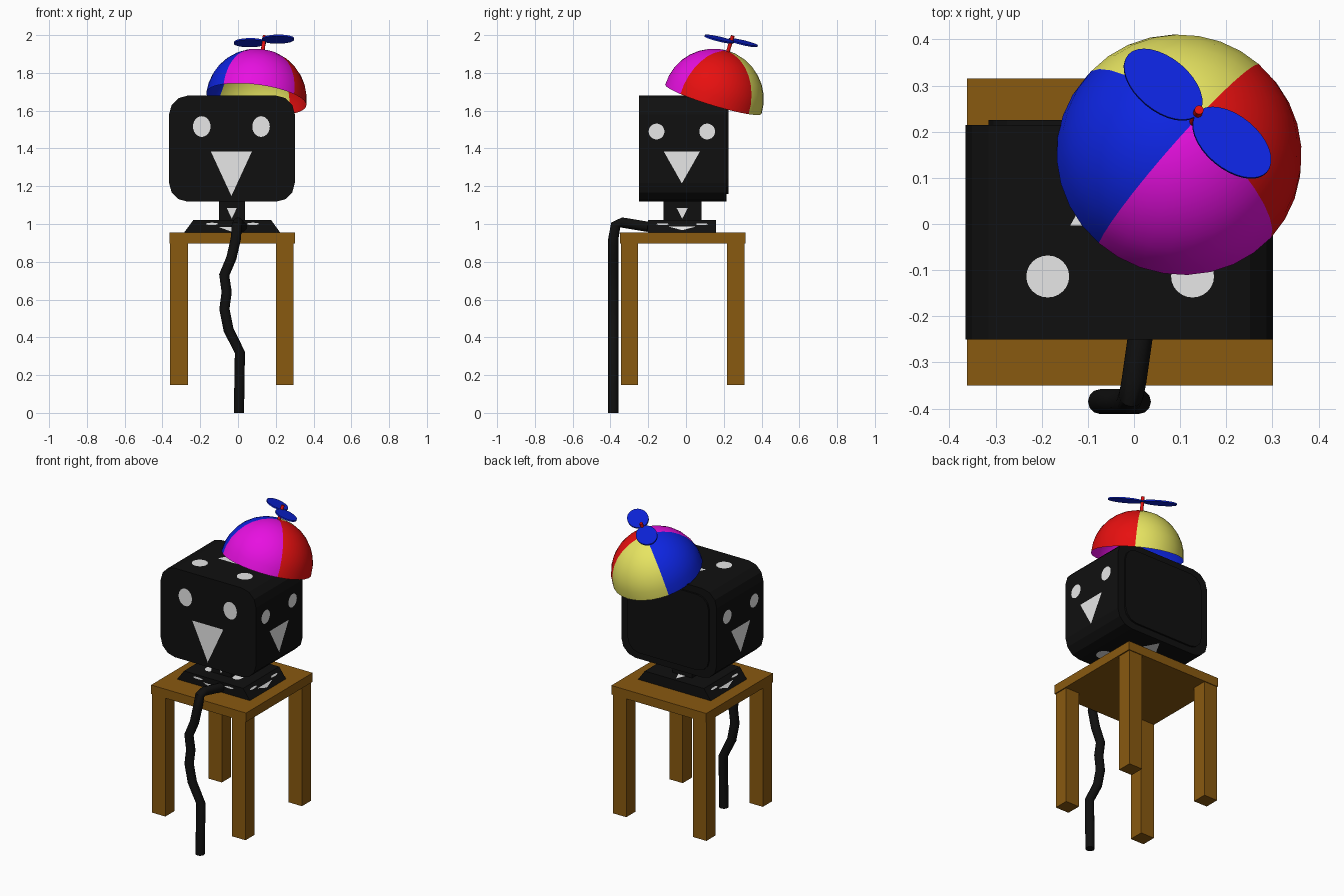
import bpy, bmesh, math
from mathutils import Vector, Matrix

if "Cube" in bpy.data.objects:
    bpy.data.objects.remove(bpy.data.objects["Cube"])

V = Vector


def mat(name, rgb):
    m = bpy.data.materials.new(name)
    m.diffuse_color = (*rgb, 1)
    m.use_nodes = True
    m.node_tree.nodes["Principled BSDF"].inputs["Base Color"].default_value = m.diffuse_color
    return m


BLACK = mat("black", (0.005, 0.005, 0.005))
GREY = mat("pale grey", (0.8, 0.8, 0.8))
WOOD = mat("wood brown", (0.25, 0.1, 0.005))
RED = mat("red", (0.8, 0.005, 0.005))
YELLOW = mat("yellow", (0.8, 0.78, 0.12))
BLUE = mat("blue", (0.004, 0.018, 0.75))
MAGENTA = mat("magenta", (0.8, 0.005, 0.75))


def finish(bm, name, *mats, matrix=None, fix=True):
    if fix:
        bmesh.ops.recalc_face_normals(bm, faces=bm.faces)
    if matrix:
        bm.transform(matrix)
    me = bpy.data.meshes.new(name)
    bm.to_mesh(me)
    bm.free()
    for m in mats:
        me.materials.append(m)
    ob = bpy.data.objects.new(name, me)
    bpy.context.collection.objects.link(ob)
    return ob


def prism(name, pts, depth, m):
    """Solid from a flat outline pushed along a vector."""
    bm = bmesh.new()
    f = bm.faces.new([bm.verts.new(p) for p in pts])
    r = bmesh.ops.extrude_face_region(bm, geom=[f])
    vs = [g for g in r["geom"] if isinstance(g, bmesh.types.BMVert)]
    bmesh.ops.translate(bm, verts=vs, vec=depth)
    return finish(bm, name, m)


def box(name, x0, x1, y0, y1, z0, z1, m):
    return prism(name, [(x0, y0, z0), (x1, y0, z0), (x1, y1, z0), (x0, y1, z0)], (0, 0, z1 - z0), m)


def rounded(x0, x1, z0, z1, r, y, n=3):
    """Rounded rectangle outline in the xz plane."""
    pts = []
    corners = [(x1 - r, z1 - r), (x0 + r, z1 - r), (x0 + r, z0 + r), (x1 - r, z0 + r)]
    for k, (cx, cz) in enumerate(corners):
        for i in range(n + 1):
            a = math.pi / 2 * (k + i / n)
            pts.append((cx + r * math.cos(a), y, cz + r * math.sin(a)))
    return pts


FRONT = ((0.236, 0.207, 0.07, 0.098), (0.163, -0.03, -0.45))
SIDE = ((0.288, 0.16, 0.09, 0.075), (0.205, -0.03, -0.33))


def face(name, o, u, v, shape, eyes=True):
    """Two round eyes and a triangular mouth as plates on a panel of size u by v."""
    o, u, v = V(o), V(u), V(v)
    n = u.cross(v).normalized() * 0.002
    (ex, ez, ru, rv), (mw, mt, mb) = shape
    outlines = [[(-mw, mt), (0, mb), (mw, mt)]]
    if eyes:
        for s in (-1, 1):
            outlines.append([(s * ex + ru * math.cos(a), ez + rv * math.sin(a))
                             for a in (math.tau * i / 24 for i in range(24))])
    bm = bmesh.new()
    for pts in outlines:
        f = bm.faces.new([bm.verts.new(o + u * a + v * b + n) for a, b in pts])
        f.normal_update()
        if f.normal.dot(n) < 0:
            f.normal_flip()
    finish(bm, name, GREY, fix=False)


# stool
box("seat", -0.362, 0.301, -0.35, 0.315, 0.898, 0.955, WOOD)
for xn, x in (("left", -0.36), ("right", 0.2)):
    for yn, y in (("front", -0.345), ("back", 0.218)):
        box(f"{yn}_{xn}_leg", x, x + 0.094, y, y + 0.092, 0.148, 0.9, WOOD)

# monitor stand
prism("stand_base", [(-0.285, -0.2, 0.955), (0.223, -0.2, 0.955), (0.176, -0.2, 1.02), (-0.237, -0.2, 1.02)],
      (0, 0.36, 0), BLACK)
box("stand_neck", -0.1, 0.036, -0.12, 0.083, 1.02, 1.125, BLACK)
face("base_front_face", (-0.03, -0.2, 0.987), (0.46, 0, 0), (0, 0, 0.065), FRONT)
face("base_right_face", (0.1995, -0.02, 0.9875), (0, 0.36, 0), (-0.047, 0, 0.065), SIDE)
face("base_left_face", (-0.261, -0.02, 0.9875), (0, -0.36, 0), (0.048, 0, 0.065), SIDE)
face("base_top_face", (-0.03, -0.02, 1.02), (-0.41, 0, 0), (0, -0.36, 0), FRONT)
face("neck_front_face", (-0.033, -0.12, 1.07), (0.136, 0, 0), (0, 0, 0.1), ((0, 0, 0, 0), (0.2, 0.16, -0.42)), False)
for n, x, s in (("right", 0.036, 1), ("left", -0.1, -1)):
    face(f"neck_{n}_face", (x, -0.02, 1.07), (0, 0.203 * s, 0), (0, 0, 0.1),
         ((0, 0, 0, 0), (0.15, 0.16, -0.42)), False)

# monitor
prism("monitor_body", rounded(-0.365, 0.301, 1.118, 1.68, 0.1, -0.25), (0, 0.465, 0), BLACK)
prism("monitor_back_panel", rounded(-0.315, 0.251, 1.16, 1.638, 0.08, 0.21), (0, 0.015, 0), BLACK)
face("front_face", (-0.035, -0.25, 1.4), (0.665, 0, 0), (0, 0, 0.56), FRONT)
face("right_face", (0.301, -0.022, 1.4), (0, 0.465, 0), (0, 0, 0.56), SIDE)
face("left_face", (-0.365, -0.022, 1.4), (0, -0.465, 0), (0, 0, 0.56), SIDE)
face("top_face", (-0.03, -0.0175, 1.68), (-0.665, 0, 0), (0, -0.465, 0), FRONT)
face("bottom_face", (-0.03, -0.0175, 1.118), (0.665, 0, 0), (0, -0.465, 0), FRONT)

# cable hanging down the front
path = [(0.005, -0.385, 0), (0.01, -0.385, 0.32), (-0.05, -0.385, 0.44), (-0.072, -0.385, 0.55),
        (-0.06, -0.385, 0.64), (-0.073, -0.385, 0.73), (-0.035, -0.385, 0.82), (-0.012, -0.385, 0.92),
        (-0.006, -0.372, 0.995), (0, -0.34, 1.008), (0.02, -0.2, 0.985)]
rings, bm = [], bmesh.new()
pv = [V(p) for p in path]
for i, p in enumerate(pv):
    d = (pv[min(i + 1, len(pv) - 1)] - pv[max(i - 1, 0)]).normalized()
    if i == 0:
        d = V((0, 0, 1))
    a = V((1, 0, 0))
    a = (a - d * a.dot(d)).normalized()
    b = d.cross(a)
    rings.append([bm.verts.new(p + 0.027 * (a * math.cos(t) + b * math.sin(t)))
                  for t in (math.tau * k / 12 for k in range(12))])
for r0, r1 in zip(rings, rings[1:]):
    for k in range(12):
        bm.faces.new((r0[k], r0[(k + 1) % 12], r1[(k + 1) % 12], r1[k]))
bm.faces.new(rings[0])
bm.faces.new(rings[-1])
cable = finish(bm, "cable", BLACK)

# tilted cap: open half sphere in four coloured quarters
axis = V((0.125, 0.29, 0.95)).normalized()
tilt = Matrix.Translation((0.097, 0.145, 1.661)) @ V((0, 0, 1)).rotation_difference(axis).to_matrix().to_4x4()
SEAM = math.radians(48)
bm = bmesh.new()
bmesh.ops.create_uvsphere(bm, u_segments=32, v_segments=16, radius=0.267)
bmesh.ops.delete(bm, geom=[v for v in bm.verts if v.co.z < -0.001], context="VERTS")
for f in bm.faces:
    c = f.calc_center_median()
    f.material_index = int((math.atan2(c.y, c.x) % math.tau) // (math.pi / 2))
    f.normal_update()
cap = finish(bm, "cap", YELLOW, BLUE, MAGENTA, RED, matrix=tilt @ Matrix.Rotation(SEAM, 4, "Z"), fix=False)

# propeller stem with knob
bm = bmesh.new()
bmesh.ops.create_cone(bm, cap_ends=True, segments=12, radius1=0.01, radius2=0.01, depth=0.1,
                      matrix=Matrix.Translation((0, 0, 0.304)))
stem = finish(bm, "propeller_stem", RED, matrix=tilt)

# propeller blades
for i, n in enumerate(("front", "back")):
    bm = bmesh.new()
    bmesh.ops.create_cone(bm, cap_ends=True, segments=32, radius1=1, radius2=1, depth=1)
    shape = Matrix.Translation((0.098, 0, 0.325)) @ Matrix.Diagonal((0.1, 0.06, 0.008, 1))
    finish(bm, f"{n}_blade", BLUE, matrix=tilt @ Matrix.Rotation(math.radians(-41 + 180 * i), 4, "Z") @ shape)

# smooth shading on the round parts
for ob in (cap, cable, stem):
    bpy.ops.object.select_all(action="DESELECT")
    ob.select_set(True)
    bpy.context.view_layer.objects.active = ob
    bpy.ops.object.shade_smooth_by_angle(angle=math.radians(40))
